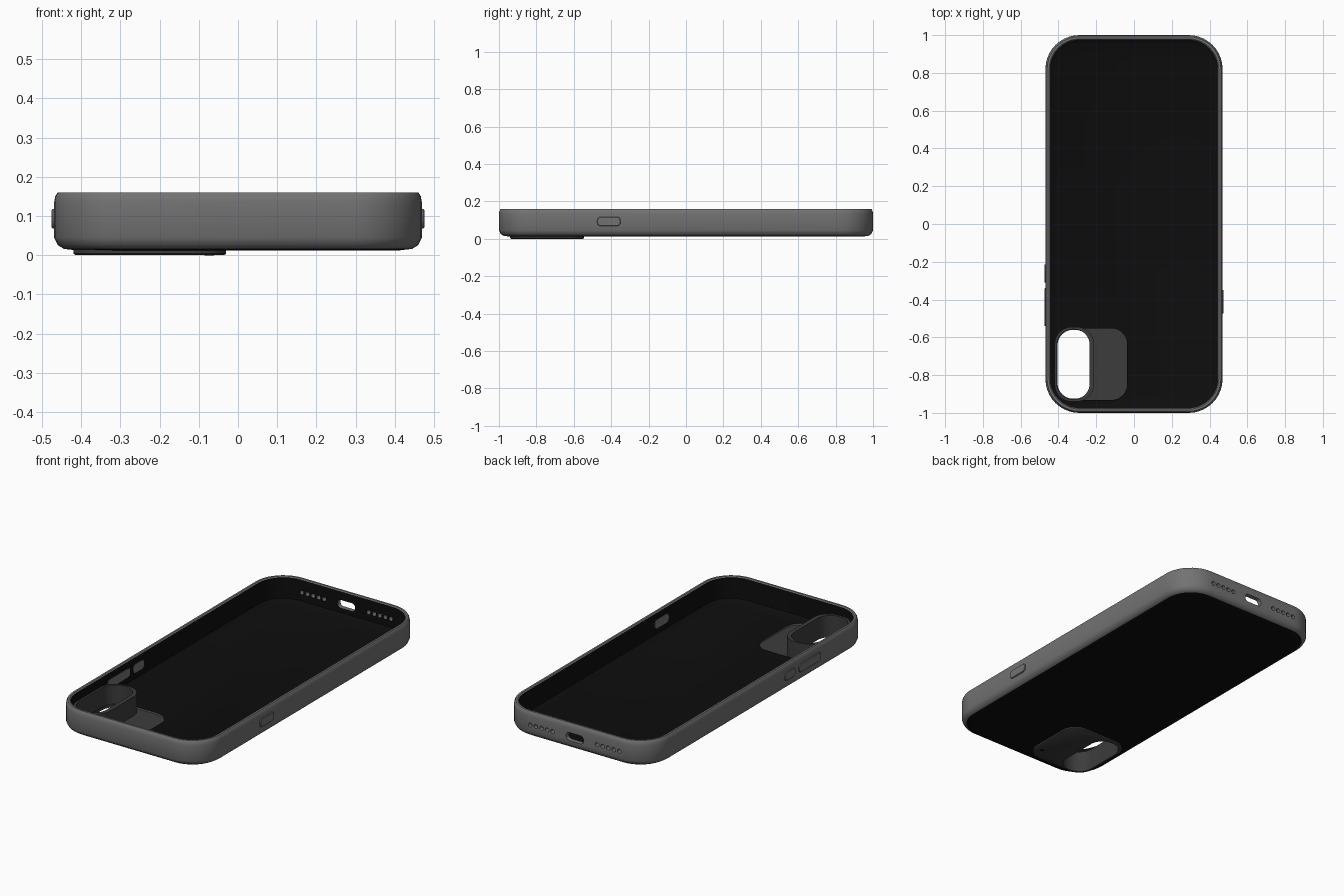
import bpy, bmesh, math
from math import radians

if "Cube" in bpy.data.objects:
    bpy.data.objects.remove(bpy.data.objects["Cube"])


def mat(name, v):
    m = bpy.data.materials.new(name)
    m.diffuse_color = (v, v, v, 1)
    m.use_nodes = True
    m.node_tree.nodes["Principled BSDF"].inputs["Base Color"].default_value = m.diffuse_color
    return m


GRAY = mat("shell gray", 0.17)
BLACK = mat("lining black", 0.004)
DARK = mat("camera plate dark gray", 0.045)


def rrect(x0, x1, y0, y1, r, n=10):
    """Rounded rectangle outline, counter-clockwise."""
    pts = []
    for cx, cy, a in ((x1 - r, y1 - r, 0), (x0 + r, y1 - r, 90),
                      (x0 + r, y0 + r, 180), (x1 - r, y0 + r, 270)):
        for i in range(n + 1):
            t = radians(a + 90 * i / n)
            pts.append((cx + r * math.cos(t), cy + r * math.sin(t)))
    return pts


def loft(bm, loops, closed=False, rule=None, order=None):
    """Bridge (outline, height) loops; cap the ends or close into a ring.
    order places (u, v, height) into x, y, z; rule maps segment to material."""
    order = order or (lambda u, v, h: (u, v, h))
    rows = [[bm.verts.new(order(u, v, h)) for u, v in pts] for pts, h in loops]
    count = len(rows)
    for s in range(count if closed else count - 1):
        a, b = rows[s], rows[(s + 1) % count]
        for i in range(len(a)):
            j = (i + 1) % len(a)
            f = bm.faces.new((a[i], a[j], b[j], b[i]))
            f.material_index = rule(s) if rule else 0
    if not closed:
        for row, s in ((rows[0], -1), (rows[-1], count)):
            bm.faces.new(row).material_index = rule(s) if rule else 0


def finish(name, bm, mats):
    bmesh.ops.recalc_face_normals(bm, faces=bm.faces)
    me = bpy.data.meshes.new(name)
    bm.to_mesh(me)
    bm.free()
    ob = bpy.data.objects.new(name, me)
    bpy.context.collection.objects.link(ob)
    for m in mats:
        me.materials.append(m)
    return ob


def cut(ob, cutter):
    mod = ob.modifiers.new("cut", 'BOOLEAN')
    mod.operation = 'DIFFERENCE'
    mod.solver = 'EXACT'
    mod.object = cutter
    bpy.context.view_layer.objects.active = ob
    bpy.ops.object.modifier_apply(modifier=mod.name)
    bpy.data.objects.remove(cutter)


def smooth(ob):
    bpy.ops.object.select_all(action='DESELECT')
    ob.select_set(True)
    bpy.context.view_layer.objects.active = ob
    bpy.ops.object.shade_smooth_by_angle(angle=radians(35))


def along_x(u, v, h):
    return (h, u, v)


def along_y(u, v, h):
    return (u, h, v)


# Shell: one section (inset, height) carried around the rounded outline
section = [(0.06, 0.012), (0.025, 0.016), (0.009, 0.026), (0, 0.045),
           (0, 0.135), (0.003, 0.151), (0.009, 0.16), (0.02, 0.16),
           (0.026, 0.155), (0.026, 0.036), (0.045, 0.024)]
bm = bmesh.new()
loft(bm, [(rrect(-0.469 + i, 0.469 - i, -1 + i, 1 - i, 0.18 - i), z) for i, z in section],
     rule=lambda s: 0 if 1 <= s <= 7 else 1)
shell = finish("case_shell", bm, [GRAY, BLACK])

# Cutouts: camera window in the floor, charging port and speaker holes at the back end
bm = bmesh.new()
loft(bm, [(rrect(-0.412, -0.036, -0.932, -0.552, 0.085), z) for z in (-0.05, 0.034)])
loft(bm, [(rrect(-0.055, 0.055, 0.062, 0.108, 0.02, 5), y) for y in (0.9, 1.1)], order=along_y)
for side in (-1, 1):
    for k in range(5):
        x = side * (0.14 + 0.035 * k)
        loft(bm, [(rrect(x - 0.012, x + 0.012, 0.073, 0.097, 0.0119, 4), y)
                  for y in (0.9, 1.1)], order=along_y)
cut(shell, finish("cutter", bm, [GRAY]))
smooth(shell)

# Camera plate, slightly proud of the underside, with the lens opening
bm = bmesh.new()
loft(bm, [(rrect(-0.42 + i, -0.03 - i, -0.94 + i, -0.545 - i, 0.09 - i), z)
          for i, z in ((0.006, 0), (0, 0.004), (0, 0.016))])
plate = finish("camera_plate", bm, [DARK])
bm = bmesh.new()
loft(bm, [(rrect(-0.405, -0.23, -0.925, -0.56, 0.083), z) for z in (-0.05, 0.05)])
cut(plate, finish("cutter", bm, [DARK]))
smooth(plate)

# Collar standing around the lens opening
bm = bmesh.new()
outer = rrect(-0.42, -0.212, -0.94, -0.545, 0.09)
inner = rrect(-0.408, -0.235, -0.928, -0.557, 0.082)
loft(bm, [(outer, 0.012), (outer, 0.125), (inner, 0.125), (inner, 0.001)], closed=True)
smooth(finish("camera_collar", bm, [DARK]))

# Small sensor dot under the plate
bm = bmesh.new()
loft(bm, [(rrect(-0.085, -0.061, -0.872, -0.848, 0.0119, 5), z) for z in (-0.0005, 0.004)])
finish("sensor_dot", bm, [BLACK])

# Side buttons, reaching through the wall
for name, side, y0, y1 in (("mute_button", -1, -0.31, -0.215),
                           ("volume_button", -1, -0.54, -0.34),
                           ("power_button", 1, -0.475, -0.35)):
    bm = bmesh.new()
    loft(bm, [(rrect(y0 + i, y1 - i, 0.068 + i, 0.118 - i, 0.02 - i, 6), side * x)
              for i, x in ((0, 0.441), (0, 0.472), (0.003, 0.475))], order=along_x)
    smooth(finish(name, bm, [GRAY]))
